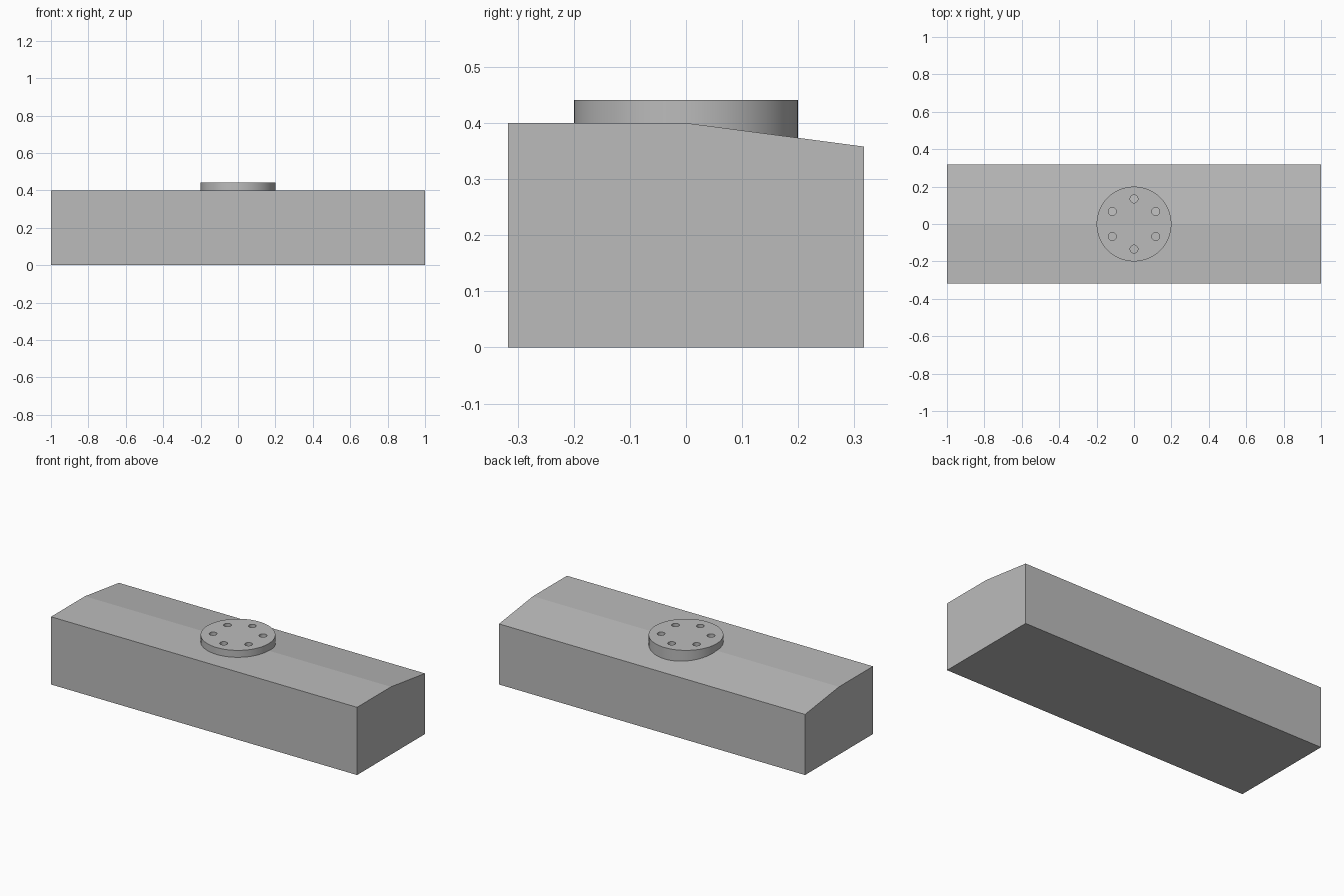
import bpy
from math import cos, sin, pi, radians

cube = bpy.data.objects.get("Cube")
if cube:
    bpy.data.objects.remove(cube, do_unlink=True)

# Single grey finish
grey = bpy.data.materials.new("grey")
grey.use_nodes = True
colour = (0.5, 0.5, 0.5, 1)
grey.diffuse_color = colour
grey.node_tree.nodes["Principled BSDF"].inputs["Base Color"].default_value = colour


def extrude_profile(name, profile, half_length):
    """Extrude a closed (y, z) profile along x."""
    n = len(profile)
    verts = [(x, y, z) for x in (-half_length, half_length) for y, z in profile]
    faces = [tuple(reversed(range(n))), tuple(range(n, 2 * n))]
    faces += [(i, (i + 1) % n, n + (i + 1) % n, n + i) for i in range(n)]
    mesh = bpy.data.meshes.new(name)
    mesh.from_pydata(verts, [], faces)
    mesh.materials.append(grey)
    obj = bpy.data.objects.new(name, mesh)
    bpy.context.collection.objects.link(obj)
    return obj


def cylinder(name, radius, bottom, top, x=0, y=0, sides=32):
    bpy.ops.mesh.primitive_cylinder_add(
        vertices=sides, radius=radius, depth=top - bottom,
        location=(x, y, (top + bottom) / 2))
    obj = bpy.context.object
    obj.name = name
    obj.data.materials.append(grey)
    return obj


# Beam with a flat front half on top and a sloping rear half
extrude_profile("beam", [(-0.317, 0), (0.317, 0), (0.317, 0.358),
                         (0, 0.4), (-0.317, 0.4)], 1)

# Round mounting flange, sunk into the beam
flange = cylinder("mounting_flange", 0.2, 0.36, 0.441, sides=96)

# Ring of six bolt holes through the flange
for i in range(6):
    a = pi / 2 + i * pi / 3
    cutter = cylinder("bolt_hole_cutter", 0.021, 0.3, 0.5,
                      0.134 * cos(a), 0.134 * sin(a))
    cut = flange.modifiers.new("bolt_hole", "BOOLEAN")
    cut.operation = "DIFFERENCE"
    cut.solver = "EXACT"
    cut.object = cutter
    cutter.hide_render = True
    cutter.hide_set(True)

# Bake the holes, then smooth the round walls
bpy.ops.object.select_all(action="DESELECT")
flange.select_set(True)
bpy.context.view_layer.objects.active = flange
for mod in list(flange.modifiers):
    bpy.ops.object.modifier_apply(modifier=mod.name)
bpy.ops.object.shade_smooth_by_angle(angle=radians(30))

# Remove the used cutters
for obj in list(bpy.data.objects):
    if obj.name.startswith("bolt_hole_cutter"):
        bpy.data.objects.remove(obj, do_unlink=True)
